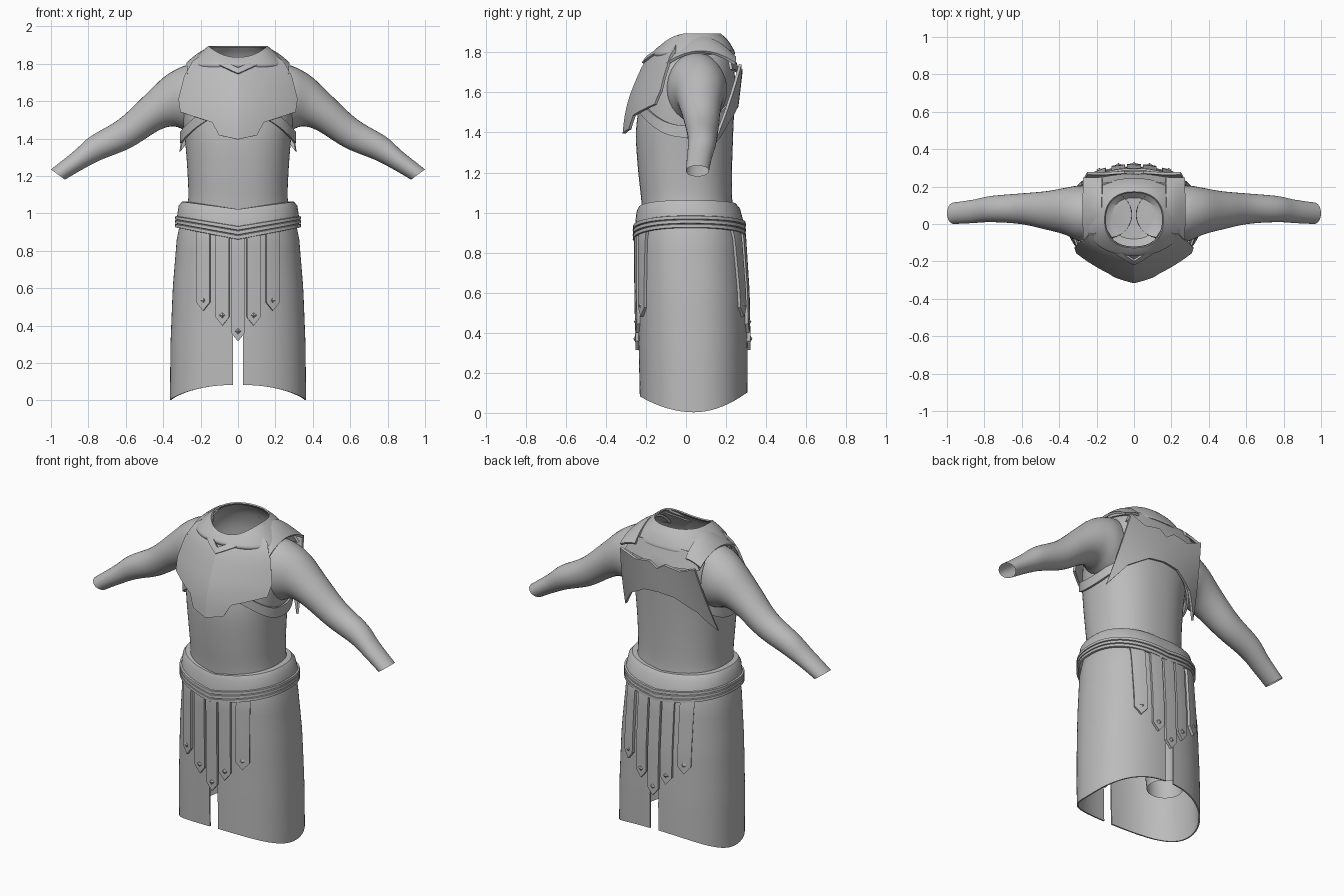
import bpy, bmesh, math
from mathutils import Vector

default_cube = bpy.data.objects.get("Cube")
if default_cube:
    bpy.data.objects.remove(default_cube, do_unlink=True)

grey = bpy.data.materials.new("plain grey")
grey.use_nodes = True
tone = (0.5, 0.5, 0.5, 1)
grey.diffuse_color = tone
grey.node_tree.nodes["Principled BSDF"].inputs["Base Color"].default_value = tone
SQUARENESS = 2.3


def finish(obj, angle):
    obj.data.materials.append(grey)
    bpy.ops.object.select_all(action='DESELECT')
    obj.select_set(True)
    bpy.context.view_layer.objects.active = obj
    for modifier in list(obj.modifiers):
        bpy.ops.object.modifier_apply(modifier=modifier.name)
    bpy.ops.object.shade_smooth_by_angle(angle=math.radians(angle))


def grid(name, rows, closed=False, cap=False, thickness=0, angle=35):
    """Skin rows of points; optionally wrap round, cap the last row, thicken."""
    bm = bmesh.new()
    skin = [[bm.verts.new(p) for p in row] for row in rows]
    count = len(skin[0])
    for a, b in zip(skin, skin[1:]):
        for i in range(count if closed else count - 1):
            j = (i + 1) % count
            bm.faces.new((a[i], a[j], b[j], b[i]))
    if cap:
        bm.faces.new(skin[-1])
    bmesh.ops.recalc_face_normals(bm, faces=bm.faces)
    mesh = bpy.data.meshes.new(name)
    bm.to_mesh(mesh)
    bm.free()
    obj = bpy.data.objects.new(name, mesh)
    bpy.context.collection.objects.link(obj)
    if thickness:
        solid = obj.modifiers.new("thickness", 'SOLIDIFY')
        solid.thickness, solid.offset = thickness, 0
    finish(obj, angle)
    return obj


def spline(rows, steps=5):
    """Smooth a short table of stations into a dense one."""
    out = []
    for k in range(len(rows) - 1):
        quad = [rows[max(k - 1, 0)], rows[k], rows[k + 1], rows[min(k + 2, len(rows) - 1)]]
        for s in range(steps):
            t = s / steps
            out.append(tuple(b + t / 2 * (c - a + t * (2*a - 5*b + 4*c - d + t * (3*(b - c) + d - a)))
                             for a, b, c, d in zip(*quad)))
    return out + [rows[-1]]


def lookup(table, key):
    """Linear interpolation in a table sorted by its first column."""
    key = min(max(key, table[0][0]), table[-1][0])
    for a, b in zip(table, table[1:]):
        if key <= b[0]:
            t = (key - a[0]) / (b[0] - a[0])
            return [p + (q - p) * t for p, q in zip(a[1:], b[1:])]


def oval(angle, half_x, front, back):
    c, s = math.cos(angle), math.sin(angle)
    power = 2 / SQUARENESS
    return (math.copysign(abs(c) ** power, c) * half_x,
            (front + back) / 2 + math.copysign(abs(s) ** power, s) * (back - front) / 2)


TURN = [math.tau * i / 64 for i in range(64)]


def oval_loft(name, stations, **options):
    rows = []
    for z, half_x, front, back, dip in spline(stations):
        rows.append([(*oval(a, half_x, front, back), z - dip * max(0, -math.sin(a)) ** 2) for a in TURN])
    return grid(name, rows, closed=True, **options)


def along(line, u):
    spans = [math.dist(a, b) for a, b in zip(line, line[1:])]
    left = u * sum(spans)
    for a, b, span in zip(line, line[1:], spans):
        if left <= span + 1e-6:
            return Vector(a).lerp(Vector(b), left / span)
        left -= span
    return Vector(line[-1])


def corners(line):
    lengths = [math.dist(a, b) for a, b in zip(line, line[1:])]
    return [sum(lengths[:i]) / sum(lengths) for i in range(len(line))]


def panel(name, low, high, depth, mirrored=True, columns=32, levels=10, thickness=0.014, angle=18):
    """Plate between two x-z outlines, lying on the surface y = depth(x, z)."""
    if mirrored:
        low, high = ([(-x, z) for x, z in line[:0:-1]] + line for line in (low, high))
    marks = corners(low) + corners(high) + [i / columns for i in range(columns + 1)]
    marks = sorted({round(min(max(u, 0), 1), 3) for u in marks})
    rows = []
    for level in range(levels + 1):
        points = [along(low, u).lerp(along(high, u), level / levels) for u in marks]
        rows.append([(p.x, depth(p.x, p.y), p.y) for p in points])
    return grid(name, rows, thickness=thickness, angle=angle)


# Torso with open neck and closed pelvis
oval_loft("torso", [
    (1.885, .15, -.12, .165, .06), (1.85, .19, -.135, .195, .04), (1.8, .238, -.15, .22, .01),
    (1.72, .28, -.185, .24, 0), (1.62, .3, -.22, .245, 0), (1.5, .295, -.24, .24, 0),
    (1.38, .282, -.25, .235, 0), (1.22, .27, -.24, .23, 0), (1.08, .266, -.225, .23, 0),
    (.94, .28, -.21, .24, 0), (.8, .26, -.17, .22, 0), (.7, .12, -.08, .14, 0)], cap=True)

# Raised collar ring around the neck
oval_loft("neck_collar", [
    (1.79, .257, -.16, .24, .01), (1.805, .25, -.165, .238, .01),
    (1.855, .2, -.147, .208, .04), (1.892, .155, -.125, .17, .06)], thickness=.008)

# Arms: upper x z, lower x z, front y, back y for each station
arm = spline([
    (.24, 1.80, .24, 1.42, -.1, .2), (.31, 1.78, .285, 1.445, -.09, .205),
    (.4, 1.725, .35, 1.465, -.055, .192), (.51, 1.62, .43, 1.44, -.03, .175),
    (.64, 1.5, .575, 1.35, 0, .163), (.79, 1.41, .735, 1.285, .01, .15),
    (.88, 1.33, .84, 1.23, .005, .13), (1, 1.235, .925, 1.18, 0, .115)])
for side, label in ((1, "left"), (-1, "right")):
    rows = []
    for ux, uz, lx, lz, front, back in arm:
        rows.append([(side * ((ux + lx) / 2 + math.cos(a) * (ux - lx) / 2),
                      (front + back) / 2 + math.sin(a) * (back - front) / 2,
                      (uz + lz) / 2 + math.cos(a) * (uz - lz) / 2) for a in TURN[::2]])
    grid(label + "_arm", rows, closed=True)

    # Legs inside the skirt
    rows = []
    for z, x, radius in spline([(.82, .13, .12), (.6, .15, .13), (.4, .17, .11), (.24, .18, .1)]):
        rows.append([(side * (x + radius * math.cos(a)), .05 + radius * math.sin(a), z) for a in TURN[::2]])
    grid(label + "_leg", rows, closed=True)

    # Strap under the arm joining the chest and back plates
    rows = []
    for level in (0, 1):
        row = []
        for i in range(25):
            a = math.radians(-62 + 5 * i)
            x, y = oval(a, .305, -.255, .25)
            row.append((side * x, y, 1.375 + .16 * math.sin(a) ** 2 + .06 * level))
        rows.append(row)
    grid(label + "_underarm_strap", rows, thickness=.012)

    # Strap over the shoulder
    rows = []
    for level in range(5):
        w, row = level / 4, []
        for i in range(17):
            t = i / 8 - 1
            row.append((side * (.17 + .1 * w), .075 + .17 * t,
                        1.872 - .07 * w ** 1.3 - (.1 - .04 * w) * t * t))
        rows.append(row)
    grid(label + "_shoulder_strap", rows, thickness=.014)

# Breastplate with a centre ridge and a dropped middle
chest_profile = spline([(1.39, -.31), (1.5, -.296), (1.615, -.262), (1.765, -.19), (1.855, -.095), (1.9, -.05)])


def chest(x, z):
    return lookup(chest_profile, z)[0] + .2 * abs(x) + .8 * x * x


panel("breastplate",
      [(0, 1.395), (.1, 1.417), (.135, 1.485), (.305, 1.54)],
      [(0, 1.755), (.1, 1.8), (.16, 1.862), (.24, 1.81), (.285, 1.73), (.315, 1.61)],
      chest, columns=48, levels=16)
panel("neck_trim",
      [(0, 1.745), (.1, 1.79), (.165, 1.85)],
      [(0, 1.775), (.09, 1.82), (.15, 1.885)],
      lambda x, z: chest(x, z) - .012, levels=3)

# Back plate with pointed lower corners
panel("back_plate",
      [(0, 1.53), (.1, 1.52), (.22, 1.45), (.31, 1.33)],
      [(0, 1.68), (.05, 1.715), (.15, 1.7), (.25, 1.74)],
      lambda x, z: .28 - .12 * (1.74 - z) - x * x * (.15 + 2.2 * (1.74 - z)))
panel("back_yoke",
      [(0, 1.67), (.06, 1.7), (.25, 1.715)],
      [(0, 1.8), (.1, 1.81), (.2, 1.8)],
      lambda x, z: .262 - .35 * max(0, z - 1.7) - .5 * x * x, levels=4)

# Skirt halves, split at the front and the back
skirt_shape = [(0, .36, -.225, .303), (.3, .357, -.232, .303), (.6, .345, -.238, .298),
               (.88, .322, -.24, .28), (1, .29, -.22, .25)]
for side, label in ((1, "left"), (-1, "right")):
    rows = []
    for level in range(17):
        row = []
        for i in range(49):
            a = math.radians(-87 + 174 * i / 48)
            hem = (.08 if a < 0 else .1) * abs(math.sin(a)) ** 1.7 + .003
            z = hem + (.98 - hem) * level / 16
            x, y = oval(a, *lookup(skirt_shape, z))
            row.append((side * x, y, z))
        rows.append(row)
    grid(label + "_skirt", rows, thickness=.008)


def skirt_depth(x, z, facing):
    half_x, front, back = lookup(skirt_shape, z)
    bulge = (1 - (abs(x) / half_x) ** SQUARENESS) ** (1 / SQUARENESS)
    return (front + back) / 2 + facing * (bulge * (back - front) / 2 + .012)


# Pointed hanging straps with diamond studs
for facing, label in ((-1, "front"), (1, "back")):
    for x, tip in ((0, .315), (.083, .4), (-.083, .4), (.185, .48), (-.185, .48)):
        w = .036
        panel(label + "_hanging_strap",
              [(x - w, tip + .045), (x, tip), (x + w, tip + .045)],
              [(x - w, .93), (x, .93), (x + w, .93)],
              lambda px, pz: skirt_depth(px, pz, facing),
              mirrored=False, columns=4, thickness=.016)
        z = tip + .055
        bpy.ops.mesh.primitive_cone_add(
            vertices=4, radius1=.018, depth=.012, rotation=(-facing * math.pi / 2, 0, 0),
            location=(x, skirt_depth(x, z, facing) + facing * .012, z))
        stud = bpy.context.object
        stud.name = label + "_strap_stud"
        finish(stud, 10)

# Belt dipping at the centre, with three ridges along the lower edge
belt = [(0, .266, -.225, .23), (0, .3, -.238, .25), (.15, .317, -.248, .27), (.55, .326, -.255, .288)]
for ridge in range(3):
    start = .55 + .15 * ridge
    for step, out in ((.01, .01), (.12, .011), (.14, .001)):
        belt.append((start + step, .326 + out, -.255 - out, .288 + out))
rows = []
for t, half_x, front, back in belt:
    row = []
    for a in TURN:
        x, y = oval(a, half_x, front, back)
        v = 1 - abs(x) / half_x
        top_dip, low_dip = (.04, .065) if math.sin(a) < 0 else (.02, .045)
        top, bottom = 1.062 - top_dip * v, .922 - low_dip * v
        row.append((x, y, top + (bottom - top) * t))
    rows.append(row)
grid("belt", rows, closed=True)
